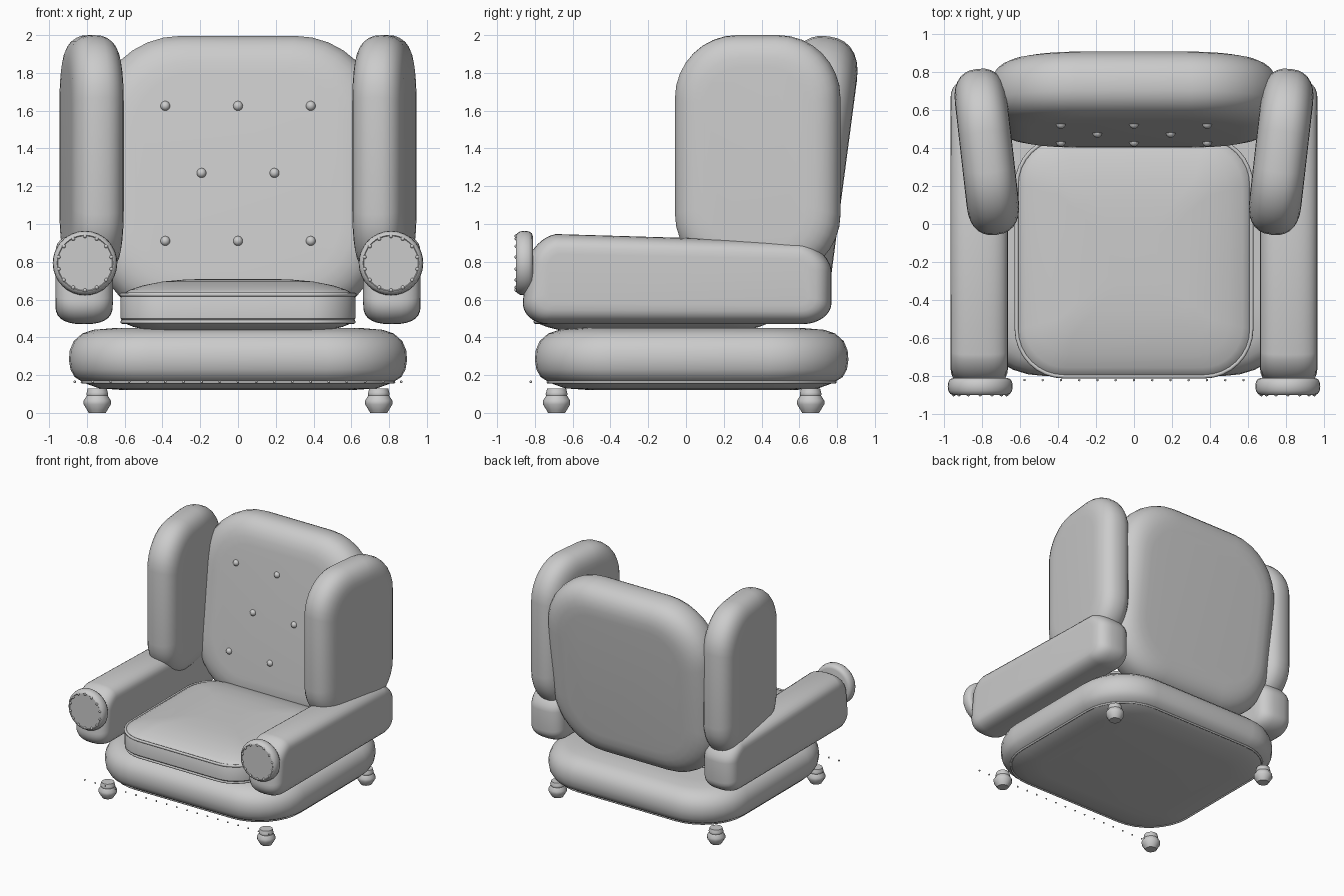
import bpy, bmesh, math
from mathutils import Matrix, Vector

if "Cube" in bpy.data.objects:
    bpy.data.objects.remove(bpy.data.objects["Cube"])

fabric = bpy.data.materials.new("grey fabric")
fabric.diffuse_color = (0.6, 0.6, 0.6, 1)
fabric.use_nodes = True
fabric.node_tree.nodes["Principled BSDF"].inputs["Base Color"].default_value = fabric.diffuse_color


def finish(name, bm, angle=35):
    bmesh.ops.recalc_face_normals(bm, faces=bm.faces)
    me = bpy.data.meshes.new(name)
    bm.to_mesh(me)
    bm.free()
    me.materials.append(fabric)
    ob = bpy.data.objects.new(name, me)
    bpy.context.collection.objects.link(ob)
    bpy.ops.object.select_all(action='DESELECT')
    bpy.context.view_layer.objects.active = ob
    ob.select_set(True)
    bpy.ops.object.shade_smooth_by_angle(angle=math.radians(angle))
    return ob


def outline(a, b, r, inset=0, n=8):
    """Rounded rectangle with half sizes a, b, moved inward by inset."""
    a, b, r = a - inset, b - inset, max(r - inset * 0.75, 0.06)
    pts = []
    for q, (sx, sy) in enumerate([(1, 1), (-1, 1), (-1, -1), (1, -1)]):
        for i in range(n + 1):
            t = math.pi / 2 * (q + i / n)
            pts.append((sx * (a - r) + r * math.cos(t), sy * (b - r) + r * math.sin(t)))
    return pts


def cushion(name, a, b, r, rings, matrix, tweak=None):
    """Stack of rounded rectangles; each ring is (inset, height)."""
    bm = bmesh.new()
    loops = [[bm.verts.new((x, y, h)) for x, y in outline(a, b, r, ins)] for ins, h in rings]
    for l0, l1 in zip(loops, loops[1:]):
        for i in range(len(l0)):
            j = (i + 1) % len(l0)
            bm.faces.new((l0[i], l0[j], l1[j], l1[i]))
    bm.faces.new(loops[0])
    bm.faces.new(loops[-1])
    bm.transform(matrix)
    if tweak:
        for v in bm.verts:
            tweak(v.co)
    return finish(name, bm)


def pillow_rings(half, edge, power=2.4, n=7):
    """Soft rounded edge profile, symmetric about zero height."""
    up = []
    for i in range(n + 1):
        t = math.pi / 2 * i / n
        up.append((edge * (1 - math.cos(t) ** (2 / power)), half * math.sin(t) ** (2 / power)))
    return [(i, -h) for i, h in reversed(up[1:])] + up


def piping(name, a, b, r, y, z, rad):
    cu = bpy.data.curves.new(name, 'CURVE')
    cu.dimensions = '3D'
    cu.bevel_depth = rad
    cu.bevel_resolution = 2
    pts = outline(a, b, r)
    sp = cu.splines.new('POLY')
    sp.points.add(len(pts) - 1)
    for p, (px, py) in zip(sp.points, pts):
        p.co = (px, py + y, z, 1)
    sp.use_cyclic_u = True
    cu.materials.append(fabric)
    ob = bpy.data.objects.new(name, cu)
    bpy.context.collection.objects.link(ob)


def lathe(name, profile, matrix, n=16):
    """Spin (radius, height) points about local z."""
    bm = bmesh.new()
    loops = [[bm.verts.new((r * math.cos(2 * math.pi * i / n), r * math.sin(2 * math.pi * i / n), h))
              for i in range(n)] for r, h in profile]
    for l0, l1 in zip(loops, loops[1:]):
        for i in range(n):
            j = (i + 1) % n
            bm.faces.new((l0[i], l0[j], l1[j], l1[i]))
    bm.faces.new(loops[0])
    bm.faces.new(loops[-1])
    bm.transform(matrix)
    return finish(name, bm, 40)


def studs(name, points, rad, seg=10):
    bm = bmesh.new()
    for p in points:
        bmesh.ops.create_uvsphere(bm, u_segments=seg, v_segments=seg // 2 + 1, radius=rad,
                                  matrix=Matrix.Translation(p))
    return finish(name, bm, 60)


T = Matrix.Translation
# local (x, y, z) -> world (y, z, x), for parts drawn in side view
SIDE = Matrix(((0, 0, 1, 0), (1, 0, 0, 0), (0, 1, 0, 0), (0, 0, 0, 1)))

# upholstered base
cushion("base", 0.895, 0.83, 0.42,
        [(0.3, 0.12), (0.16, 0.13), (0.09, 0.155), (0.07, 0.165), (0.03, 0.19), (0.008, 0.23),
         (0, 0.28), (0.004, 0.33), (0.025, 0.38), (0.07, 0.42), (0.13, 0.44), (0.25, 0.45)],
        T((0, 0.03, 0)))
piping("base_piping", 0.825, 0.76, 0.37, 0.03, 0.163, 0.008)

# seat cushion with two rows of piping
cushion("seat", 0.622, 0.632, 0.25,
        [(0.13, 0.44), (0.07, 0.455), (0.02, 0.475), (0, 0.5), (0, 0.61), (0.01, 0.63),
         (0.05, 0.652), (0.12, 0.675), (0.22, 0.695), (0.34, 0.706), (0.48, 0.71)],
        T((0, -0.175, 0)))
piping("seat_piping_top", 0.618, 0.628, 0.25, -0.175, 0.626, 0.011)
piping("seat_piping_bottom", 0.612, 0.622, 0.25, -0.175, 0.482, 0.011)

# leaning back rest
lean = math.radians(7.5)
cushion("back_rest", 0.765, 0.76, 0.46, pillow_rings(0.18, 0.22),
        T((0, 0.655, 1.24)) @ Matrix.Rotation(math.pi / 2 - lean, 4, 'X'))
rows = [(0.91, (-0.385, 0, 0.385)), (1.27, (-0.193, 0.193)), (1.625, (-0.385, 0, 0.385))]
studs("back_buttons", [(x, 0.433 + 0.132 * (z - 0.91), z) for z, xs in rows for x in xs], 0.026, 14)


def arm_shape(co):
    """Arch the top of the arm and slope its front end."""
    up = (co.z - 0.47) / 0.53
    co.z -= up * co.y ** 2 * (0.24 if co.y > 0 else 0.1)
    if co.y < 0:
        co.y += 0.06 * up * (co.y / 0.88) ** 2


for s, side in ((-1, "left"), (1, "right")):
    # wing, turned inward towards the front
    cushion(side + "_wing", 0.44, 0.64, 0.33, pillow_rings(0.138, 0.17),
            T((s * 0.775, 0.38, 1.36)) @ Matrix.Rotation(s * math.radians(-6.5), 4, 'Z') @ SIDE)
    # arm
    cushion(side + "_arm", 0.825, 0.265, 0.15, pillow_rings(0.152, 0.12, 2.6),
            T((s * 0.815, -0.055, 0.735)) @ SIDE, arm_shape)
    # round arm front with a ring of nails
    lathe(side + "_arm_front",
          [(0.14, 0), (0.158, 0.006), (0.168, 0.022), (0.171, 0.045), (0.168, 0.068),
           (0.158, 0.084), (0.148, 0.09), (0.144, 0.086)],
          T((s * 0.81, -0.81, 0.793)) @ Matrix.Rotation(math.pi / 2, 4, 'X'), 32)
    studs(side + "_arm_nails",
          [(s * 0.81 + 0.143 * math.sin(k * math.tau / 14), -0.898,
            0.793 + 0.143 * math.cos(k * math.tau / 14)) for k in range(14)], 0.01)
    # bun feet
    for y, end in ((-0.685, "front"), (0.66, "rear")):
        lathe(f"{side}_{end}_foot",
              [(0.045, 0), (0.052, 0.012), (0.072, 0.045), (0.072, 0.065), (0.055, 0.092),
               (0.058, 0.1), (0.055, 0.11), (0.05, 0.13)], T((s * 0.745, y, 0.0)), 12)

# row of nails in front of the base
studs("base_nails", [(-0.865 + 0.0961 * k, -0.822, 0.165) for k in range(19)], 0.007, 8)
